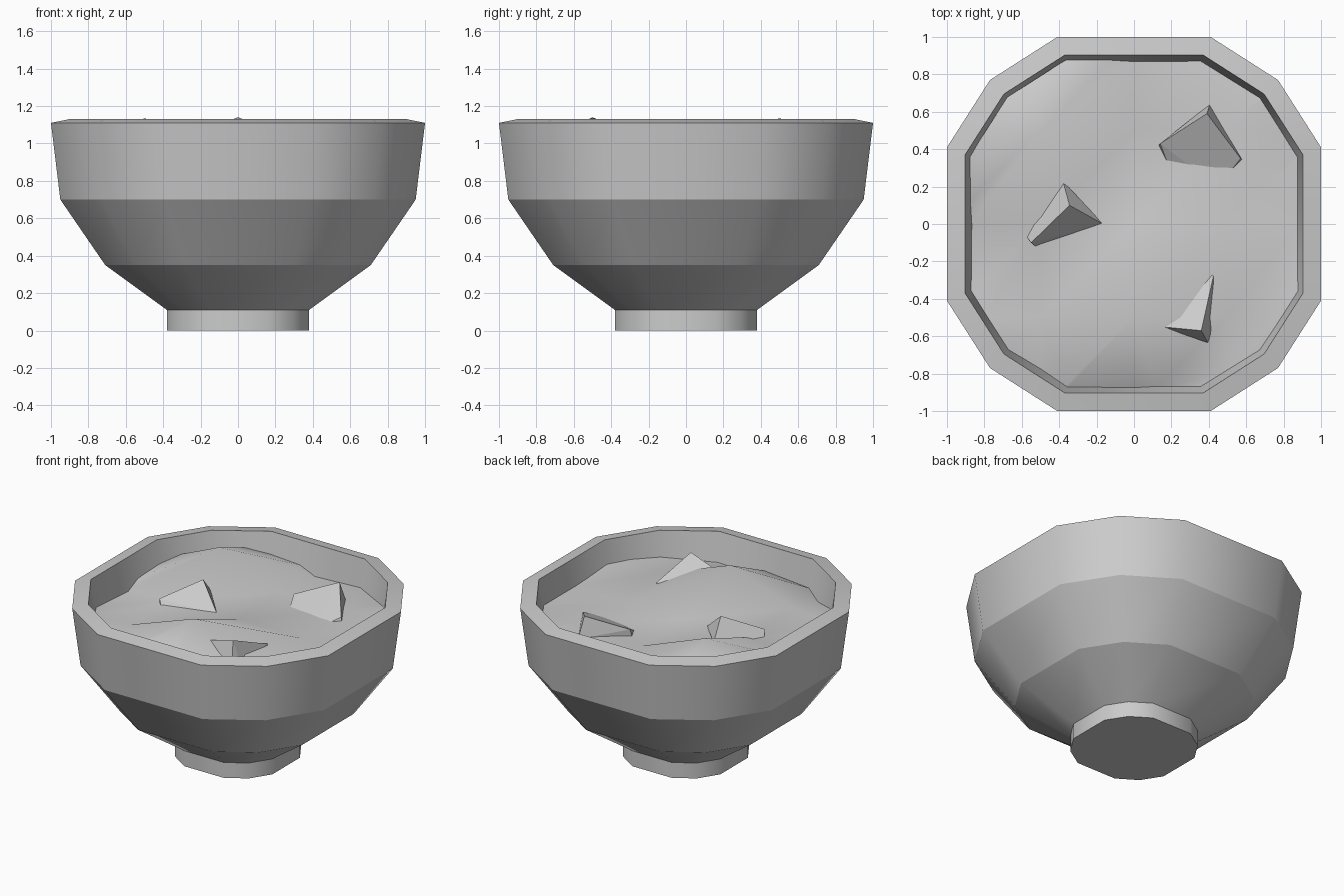
import bpy, bmesh
from mathutils import Vector

if "Cube" in bpy.data.objects:
    bpy.data.objects.remove(bpy.data.objects["Cube"])

# Twelve-sided outline, unit half-width
quarter = [(1.0, 0.41), (0.77, 0.77), (0.41, 1.0)]
outline = []
for _ in range(4):
    outline += quarter
    quarter = [(-y, x) for x, y in quarter]


def finish(bm, name):
    mesh = bpy.data.meshes.new(name)
    bm.to_mesh(mesh)
    bm.free()
    obj = bpy.data.objects.new(name, mesh)
    bpy.context.collection.objects.link(obj)
    return obj


# Bowl: outline scaled along a profile (scale, z), foot to rim to inside
profile = [(0.38, 0), (0.38, 0.11), (0.71, 0.35), (0.95, 0.70), (1.0, 1.11),
           (0.903, 1.13), (0.865, 0.90), (0.83, 0.74), (0.60, 0.42), (0.30, 0.22)]
bm = bmesh.new()
rings = [[bm.verts.new((x * s, y * s, z)) for x, y in outline] for s, z in profile]
for a, b in zip(rings, rings[1:]):
    for i in range(12):
        j = (i + 1) % 12
        bm.faces.new((a[i], a[j], b[j], b[i])).smooth = True
bm.faces.new(rings[0][::-1])
bm.faces.new(rings[-1])
for e in bm.edges:
    # bands are crisp, the way around is smooth
    if abs(e.verts[0].co.z - e.verts[1].co.z) < 1e-5:
        e.smooth = False
finish(bm, "bowl")

# Soup surface: uneven coarse grid, trimmed to the bowl's inner wall
heights = [[0.90, 0.86, 0.90, 0.92, 0.95],
           [0.93, 0.965, 1.14, 0.96, 0.98],
           [0.90, 0.95, 0.945, 0.945, 0.95],
           [0.92, 1.135, 0.947, 0.965, 0.95],
           [0.95, 0.94, 0.91, 0.93, 0.95]]
bm = bmesh.new()
g = [[bm.verts.new((-1 + c * 0.5, -1 + r * 0.5, heights[r][c])) for c in range(5)]
     for r in range(5)]
for r in range(4):
    for c in range(4):
        a, b, d, e = g[r][c], g[r][c + 1], g[r + 1][c + 1], g[r + 1][c]
        bm.faces.new((a, b, d)).smooth = True
        bm.faces.new((a, d, e)).smooth = True
for i in range(12):
    p = Vector((*outline[i], 0)) * 0.88
    q = Vector((*outline[(i + 1) % 12], 0)) * 0.88
    n = Vector((q.y - p.y, p.x - q.x, 0))
    bmesh.ops.bisect_plane(bm, geom=bm.verts[:] + bm.edges[:] + bm.faces[:],
                           plane_co=p, plane_no=n, clear_outer=True)
finish(bm, "soup")


# Food chunks: angular convex pieces sunk into the soup
def chunk(name, points):
    bm = bmesh.new()
    for p in points:
        bm.verts.new(p)
    res = bmesh.ops.convex_hull(bm, input=bm.verts[:])
    loose = [v for v in res["geom_interior"] if isinstance(v, bmesh.types.BMVert)]
    bmesh.ops.delete(bm, geom=loose, context='VERTS')
    bmesh.ops.recalc_face_normals(bm, faces=bm.faces[:])
    finish(bm, name)


chunk("chunk_left", [(-0.345, 0.10, 1.10), (-0.55, -0.10, 0.985), (-0.38, 0.23, 0.97),
                     (-0.165, 0.0, 0.94), (-0.52, -0.125, 0.94), (-0.58, -0.06, 0.93),
                     (-0.36, 0.06, 0.85)])
chunk("chunk_back", [(0.39, 0.59, 1.09), (0.14, 0.43, 1.0), (0.57, 0.35, 0.98),
                     (0.405, 0.64, 0.94), (0.585, 0.34, 0.93), (0.13, 0.42, 0.94),
                     (0.20, 0.27, 0.915), (0.45, 0.20, 0.91), (0.35, 0.40, 0.85)])
chunk("chunk_front", [(0.36, -0.57, 1.11), (0.425, -0.275, 0.99), (0.15, -0.55, 1.05),
                      (0.395, -0.635, 0.95), (0.43, -0.29, 0.93), (0.365, -0.265, 0.94),
                      (0.42, -0.56, 0.94), (0.22, -0.48, 0.97), (0.33, -0.50, 0.85)])
